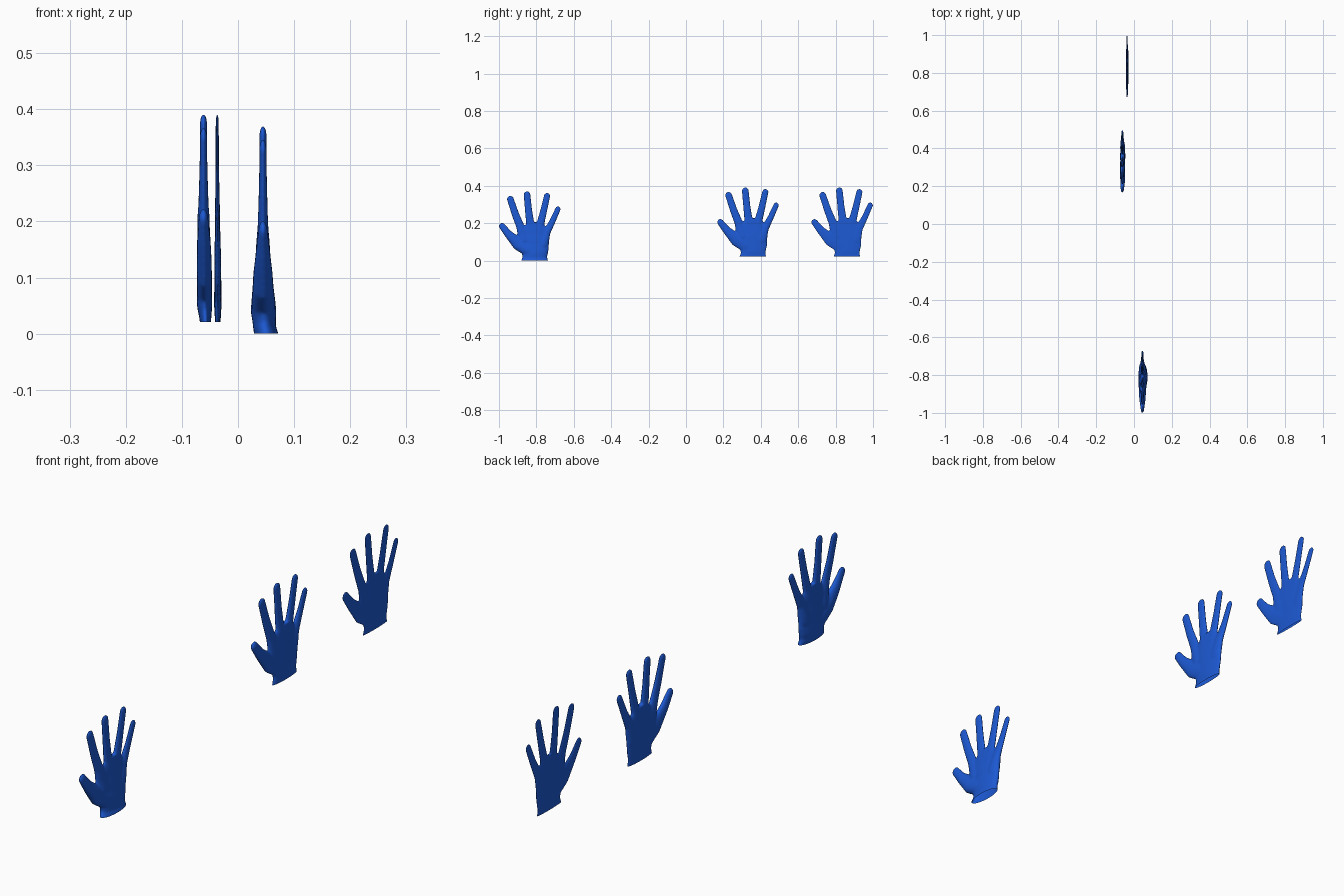
import bpy, bmesh, math
from mathutils import Matrix

if "Cube" in bpy.data.objects:
    bpy.data.objects.remove(bpy.data.objects["Cube"])

THICK = 0.021  # half thickness of the raw hand before it is flattened

# Finger paths: (y, z, radius)
FINGERS = [
    [(-.148, .184, .017), (-.115, .142, .021), (-.06, .088, .034), (-.005, .06, .04)],  # thumb
    [(-.104, .328, .018), (-.078, .25, .0195), (-.05, .18, .022), (-.03, .11, .03)],    # index
    [(-.015, .352, .018), (-.007, .27, .019), (.003, .19, .022), (.01, .12, .03)],      # middle
    [(.092, .345, .0165), (.075, .27, .018), (.055, .19, .021), (.04, .12, .03)],       # ring
    [(.150, .275, .0145), (.122, .212, .016), (.09, .15, .02), (.07, .09, .03)],        # little
]
# Palm sections: (z, centre y, half width)
PALM = [(-.03, .025, .074), (0, .025, .072), (.02, .027, .066), (.06, .027, .074),
        (.11, .025, .079), (.16, .025, .079), (.185, .025, .058), (.205, .03, .03)]


def hull(bm, balls):
    """Convex hull round flattened balls."""
    tmp = bmesh.new()
    for y, z, r in balls:
        m = Matrix.Translation((0, y, z)) @ Matrix.Diagonal((min(r, THICK), r, r, 1))
        bmesh.ops.create_uvsphere(tmp, u_segments=24, v_segments=16, radius=1, matrix=m)
    res = bmesh.ops.convex_hull(tmp, input=tmp.verts)
    junk = [g for g in res["geom_interior"] if isinstance(g, bmesh.types.BMVert)]
    bmesh.ops.delete(tmp, geom=junk, context='VERTS')
    me = bpy.data.meshes.new("tmp")
    tmp.to_mesh(me)
    tmp.free()
    bm.from_mesh(me)
    bpy.data.meshes.remove(me)


def loft_palm(bm, n=40):
    rings = []
    for z, cy, w in PALM:
        ring = []
        for i in range(n):
            a = 2 * math.pi * i / n
            ring.append(bm.verts.new((THICK * math.cos(a), cy + w * math.sin(a), z)))
        rings.append(ring)
    for a, b in zip(rings, rings[1:]):
        for i in range(n):
            j = (i + 1) % n
            bm.faces.new((a[i], a[j], b[j], b[i]))
    bm.faces.new(rings[0][::-1])
    bm.faces.new(rings[-1])


def raw_hand():
    """Palm and fingers fused to one skin with an open wrist."""
    bm = bmesh.new()
    loft_palm(bm)
    for f in FINGERS:
        for a, b in zip(f, f[1:]):
            hull(bm, [a, b])
    bmesh.ops.recalc_face_normals(bm, faces=bm.faces)
    me = bpy.data.meshes.new("raw_hand")
    bm.to_mesh(me)
    bm.free()
    ob = bpy.data.objects.new("raw_hand", me)
    bpy.context.collection.objects.link(ob)
    rem = ob.modifiers.new("fuse", 'REMESH')
    rem.mode = 'VOXEL'
    rem.voxel_size = 0.004
    sm = ob.modifiers.new("soften", 'SMOOTH')
    sm.factor = 0.5
    sm.iterations = 6
    dg = bpy.context.evaluated_depsgraph_get()
    out = bpy.data.meshes.new_from_object(ob.evaluated_get(dg))
    bpy.data.objects.remove(ob)
    bm = bmesh.new()
    bm.from_mesh(out)
    bmesh.ops.bisect_plane(bm, geom=bm.verts[:] + bm.edges[:] + bm.faces[:],
                           plane_co=(0, 0, 0), plane_no=(0, 0, 1), clear_inner=True)
    bm.to_mesh(out)
    bm.free()
    return out


def sample(prof, z):
    """Smooth lookup of (centre x, half thickness) at height z."""
    if z <= prof[0][0]:
        return prof[0][1:]
    for a, b in zip(prof, prof[1:]):
        if z <= b[0]:
            t = (z - a[0]) / (b[0] - a[0])
            t = 0.5 * t + 0.5 * t * t * (3 - 2 * t)
            return [p + (q - p) * t for p, q in zip(a[1:], b[1:])]
    return prof[-1][1:]


# Hands: name, y, base z, thickness profile (local z, centre x, half thickness)
HANDS = [
    ("front_hand", -.835, 0, [(0, .050, .0215), (.015, .047, .0205), (.04, .0455, .0225),
     (.10, .0445, .0175), (.15, .0445, .0125), (.20, .0445, .009), (.30, .0445, .0075)]),
    ("middle_hand", .332, .021, [(0, -.058, .0100), (.03, -.0595, .0135), (.10, -.060, .0132),
     (.18, -.0615, .0108), (.22, -.0615, .009), (.30, -.0615, .0075)]),
    ("back_hand", .835, .021, [(0, -.036, .0050), (.03, -.036, .0065), (.10, -.036, .0060),
     (.18, -.0365, .0045), (.30, -.037, .0032)]),
]

blue = bpy.data.materials.new("blue")
blue.diffuse_color = (0.012, 0.1, 0.65, 1)
blue.use_nodes = True
blue.node_tree.nodes["Principled BSDF"].inputs["Base Color"].default_value = blue.diffuse_color
base = raw_hand()
for name, y, z0, prof in HANDS:
    me = base.copy()
    for v in me.vertices:
        cx, half = sample(prof, v.co.z)
        v.co = (cx + v.co.x * half / THICK, v.co.y + y, v.co.z + z0)
    me.materials.clear()
    me.materials.append(blue)
    me.shade_smooth()
    ob = bpy.data.objects.new(name, me)
    bpy.context.collection.objects.link(ob)
bpy.data.meshes.remove(base)
